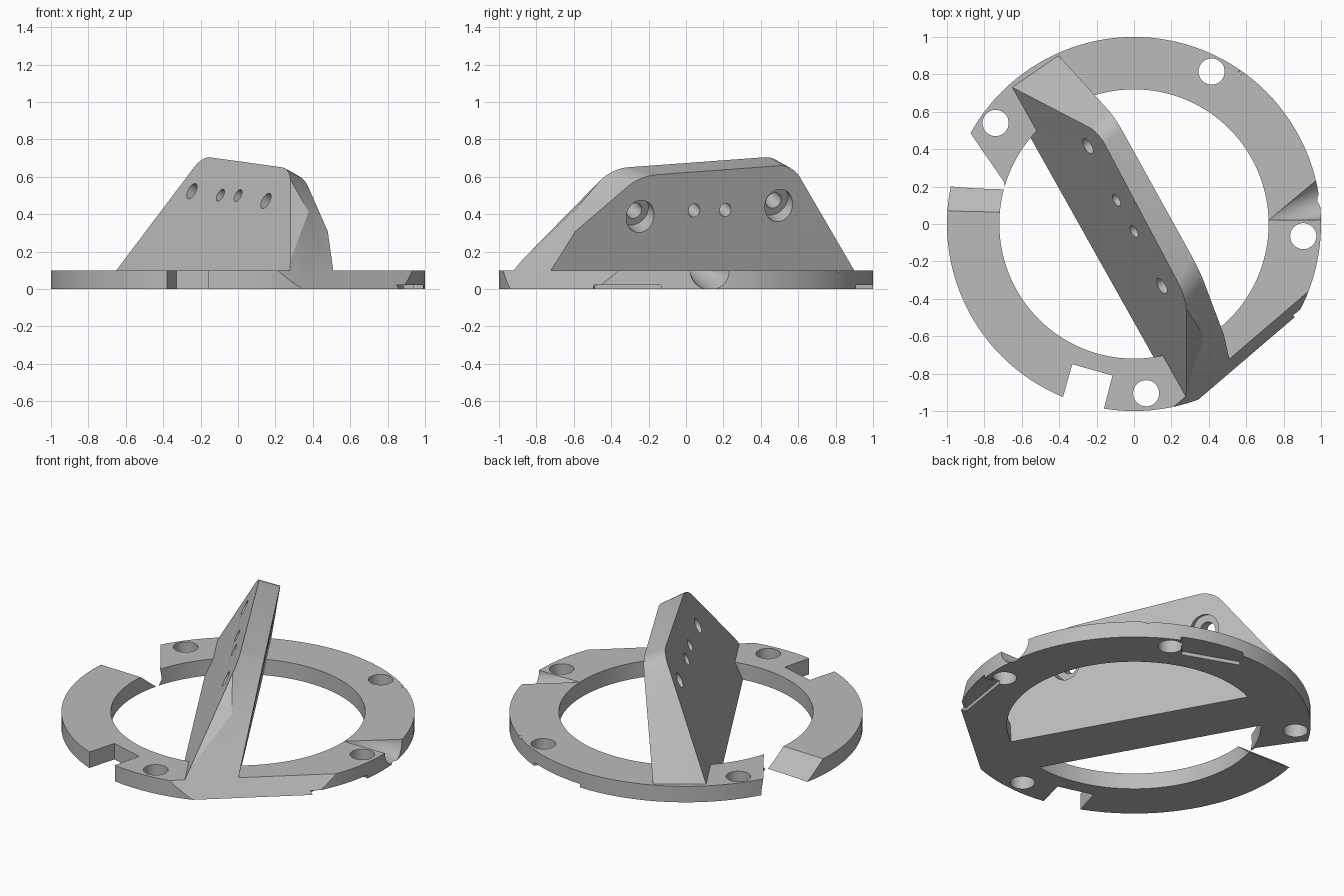
import bpy, bmesh, math
from mathutils import Vector

cube = bpy.data.objects.get("Cube")
if cube:
    bpy.data.objects.remove(cube)

grey = bpy.data.materials.new("plain grey")
grey.use_nodes = True
colour = (0.5, 0.5, 0.5, 1)
grey.diffuse_color = colour
grey.node_tree.nodes["Principled BSDF"].inputs["Base Color"].default_value = colour


def add(name, bm):
    bmesh.ops.recalc_face_normals(bm, faces=bm.faces)
    mesh = bpy.data.meshes.new(name)
    bm.to_mesh(mesh)
    bm.free()
    mesh.materials.append(grey)
    ob = bpy.data.objects.new(name, mesh)
    bpy.context.collection.objects.link(ob)
    return ob


def hull(name, points):
    bm = bmesh.new()
    for p in points:
        bm.verts.new(p)
    bmesh.ops.convex_hull(bm, input=bm.verts)
    return add(name, bm)


def prism(name, low, high, z0, z1):
    return hull(name, [(x, y, z0) for x, y in low] + [(x, y, z1) for x, y in high])


def rod(name, start, end, r1, r2=None, sides=32):
    """Cylinder or cone between two points."""
    start, end = Vector(start), Vector(end)
    axis = end - start
    bm = bmesh.new()
    bmesh.ops.create_cone(bm, cap_ends=True, segments=sides, radius1=r1,
                          radius2=r1 if r2 is None else r2, depth=axis.length)
    bm.transform(axis.to_track_quat('Z', 'Y').to_matrix().to_4x4())
    bmesh.ops.translate(bm, verts=bm.verts, vec=(start + end) / 2)
    return add(name, bm)


def combine(target, tool, operation='DIFFERENCE'):
    mod = target.modifiers.new(tool.name, 'BOOLEAN')
    mod.operation = operation
    mod.solver = 'EXACT'
    mod.object = tool
    bpy.context.view_layer.objects.active = target
    bpy.ops.object.modifier_apply(modifier=mod.name)
    bpy.data.objects.remove(tool)


# Flat base ring
ring = rod("base_ring", (0, 0, 0), (0, 0, 0.1), 1, sides=128)
combine(ring, rod("bore", (0, 0, -1), (0, 0, 1), 0.72, sides=128))

# Screw holes through the ring
for x, y in [(-0.74, 0.54), (0.415, 0.815), (0.905, -0.065), (0.065, -0.905)]:
    combine(ring, rod("screw_hole", (x, y, -0.5), (x, y, 0.5), 0.07))

# Square notch at the front
notch = [(-0.33, -0.75), (-0.115, -0.81), (-0.19, -1.1), (-0.43, -1.1)]
combine(ring, prism("front_notch", notch, notch, -0.1, 0.2))

# Wedge notch with sloping ends
combine(ring, hull("wedge_notch", [
    (-1.1, 0.34, -0.1), (-0.72, 0.31, -0.1), (-1.1, 0.70, -0.1),
    (-1.1, 0.21, 0), (-0.69, 0.185, 0), (-1.1, 0.73, 0),
    (-1.1, -0.05, 0.2), (-0.64, -0.06, 0.2), (-0.64, 0.12, 0.2), (-1.1, 0.79, 0.2)]))

# Tapered cable groove and a small rim nick
combine(ring, rod("cable_groove", (0.72, 0.02, 0.1), (1.06, 0.145, 0.1), 0.0, 0.13))
combine(ring, rod("rim_nick", (0.52, 0.78, 0.115), (0.66, 0.87, 0.1), 0.0, 0.045))

# Shallow pockets under the rim
for pocket in ([(0.83, -0.49), (0.887, -0.12), (1.1, -0.15), (1.05, -0.52)],
               [(0.306, 0.787), (-0.02, 0.906), (0.06, 1.05), (0.46, 0.96)]):
    combine(ring, prism("under_pocket", pocket, pocket, -0.1, 0.022))

# Leaning wall, placed by distance along, sideways offset and height
along = Vector((0.489, -0.872, 0))
side = Vector((0.872, 0.489, 0))
origin = Vector((-0.65, 0.73, 0))


def spot(t, o, z):
    return origin + along * t + side * o + Vector((0, 0, z))


outer = [spot(-0.072, -0.047, 0), spot(1.99, -0.047, 0),
         spot(1.437, 0.26, 0.645), spot(0.433, 0.284, 0.71)]
inner = [spot(-0.103, 0.282, 0), spot(2.085, 0.282, 0),
         spot(1.34, 0.395, 0.605), spot(0.408, 0.40, 0.665)]
bm = bmesh.new()
a = [bm.verts.new(p) for p in outer]
b = [bm.verts.new(p) for p in inner]
bm.faces.new(a)
bm.faces.new(b[::-1])
for i in range(4):
    j = (i + 1) % 4
    bm.faces.new((a[j], a[i], b[i], b[j]))
corners = [bm.edges.get((a[i], b[i])) for i in (2, 3)]
bmesh.ops.bevel(bm, geom=corners, offset=0.075, segments=6, profile=0.5, affect='EDGES')
bmesh.ops.triangulate(bm, faces=[f for f in bm.faces if len(f.verts) == 4])
wall = add("leaning_wall", bm)
combine(wall, rod("rim_limit", (0, 0, -0.1), (0, 0, 1), 1, sides=128), 'INTERSECT')

# Bolt holes square to the outer wall face, the end pair counterbored
bore = (side - Vector((0, 0, 0.47))).normalized()
for x, y, z, r, depth in [(-0.24, 0.42, 0.52, 0.045, 0.11), (-0.09, 0.13, 0.50, 0.035, 0),
                          (0, -0.04, 0.50, 0.035, 0), (0.152, -0.33, 0.47, 0.045, 0.12)]:
    p = Vector((x, y, z))
    combine(wall, rod("bolt_hole", p - bore * 0.3, p + bore * 0.5, r))
    if depth:
        combine(wall, rod("counterbore", p + bore * depth, p + bore * 0.5, 0.085))

# Slanted flat trimming the front of the ring and wall
out = Vector((0.65, -0.76))
run = Vector((0.76, 0.65))
for part in (ring, wall):
    section = []
    for z in (-0.1, 0.9):
        near = out * (0.937 - 0.57 * z)
        section.append([near + run * 2, near - run * 2, out * 3 + run * 2, out * 3 - run * 2])
    combine(part, prism("slanted_trim", section[0], section[1], -0.1, 0.9))

# Join wall and ring into one solid
combine(ring, wall, 'UNION')
ring.name = "ring_mount"
bpy.ops.object.select_all(action='DESELECT')
ring.select_set(True)
bpy.context.view_layer.objects.active = ring
bpy.ops.object.shade_smooth_by_angle(angle=math.radians(25))
